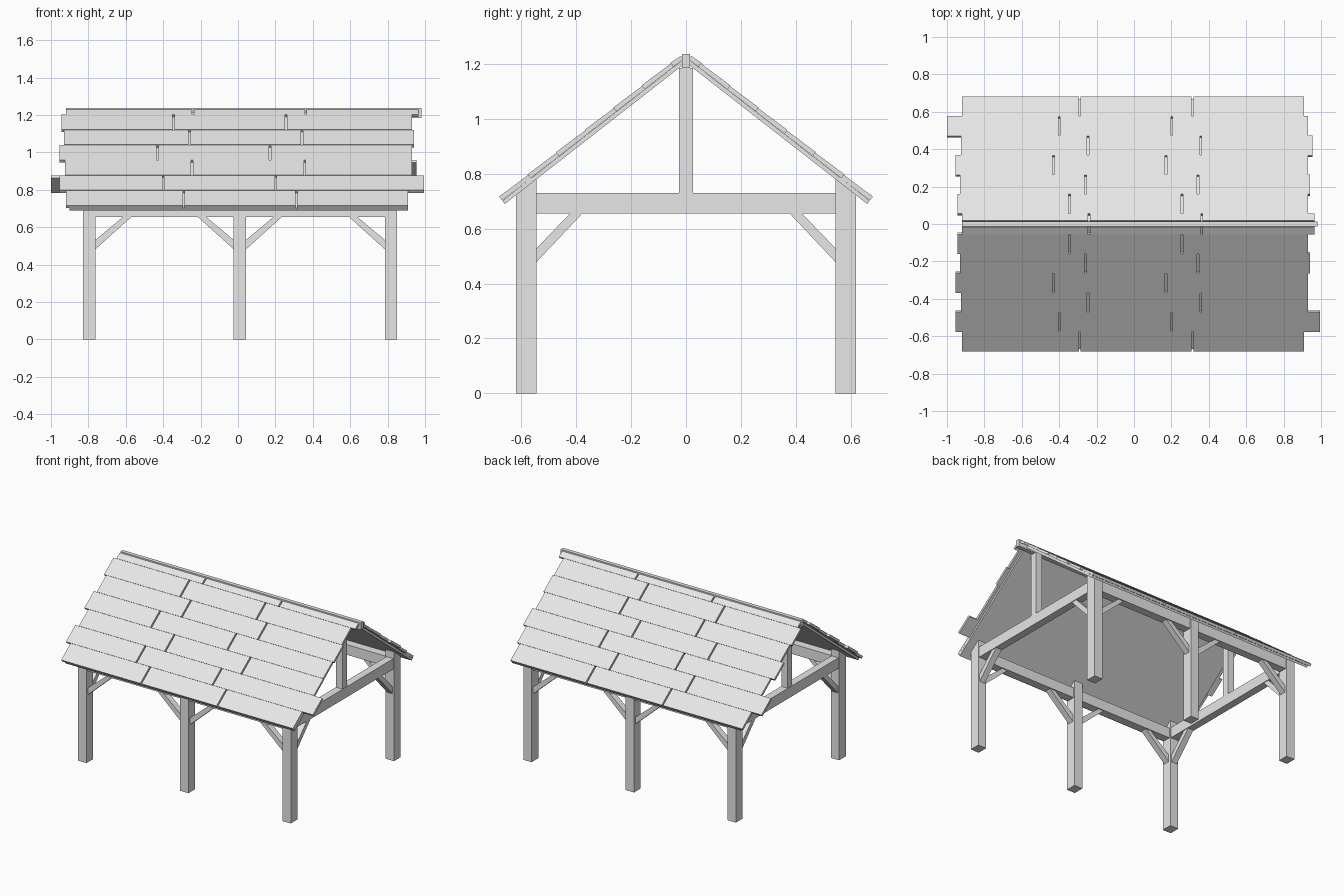
import bpy
import bmesh
import math
from mathutils import Vector

cube = bpy.data.objects.get("Cube")
if cube:
    bpy.data.objects.remove(cube, do_unlink=True)

grey = bpy.data.materials.new("light_grey")
grey.use_nodes = True
colour = (0.8, 0.8, 0.8, 1)
grey.diffuse_color = colour
grey.node_tree.nodes["Principled BSDF"].inputs["Base Color"].default_value = colour


def prism(name, profile, axis, lo, hi):
    """Extrude a 2D profile along x (profile is y, z) or along y (profile is x, z)."""
    def place(p, t):
        return Vector((t, p[0], p[1])) if axis == "x" else Vector((p[0], t, p[1]))
    bm = bmesh.new()
    face = bm.faces.new([bm.verts.new(place(p, lo)) for p in profile])
    new = bmesh.ops.extrude_face_region(bm, geom=[face])["geom"]
    shift = place((0, 0), hi - lo)
    bmesh.ops.translate(bm, verts=[g for g in new if isinstance(g, bmesh.types.BMVert)], vec=shift)
    bmesh.ops.recalc_face_normals(bm, faces=bm.faces)
    mesh = bpy.data.meshes.new(name)
    bm.to_mesh(mesh)
    bm.free()
    mesh.materials.append(grey)
    ob = bpy.data.objects.new(name, mesh)
    bpy.context.collection.objects.link(ob)
    return ob


def box(name, x, y, z):
    return prism(name, [(y[0], z[0]), (y[1], z[0]), (y[1], z[1]), (y[0], z[1])], "x", *x)


SLOPE = 0.78
UNDER = 1.205           # height of the roof underside at the ridge line
IN, OUT = 0.545, 0.62   # inner and outer faces of the posts
BEAM, BEAM_TOP = 0.655, 0.73
POST_X = [-0.795, 0.01, 0.818]
HALF = 0.033


def under(y):
    return UNDER - SLOPE * abs(y)


def knee(u, direction, drop, run):
    """Profile of a diagonal brace from a post face at u up to the beam."""
    return [(u, BEAM - drop), (u, BEAM - drop + 0.05),
            (u + direction * (run - 0.045), BEAM), (u + direction * run, BEAM)]


for side, label in ((-1, "front"), (1, "back")):
    # Posts, cut to the roof pitch
    for x in POST_X:
        profile = [(side * IN, 0), (side * OUT, 0), (side * OUT, under(OUT)), (side * IN, under(IN))]
        prism(label + "_post", profile, "x", x - HALF, x + HALF)
    # Eave beam
    y0, y1 = IN + 0.008, OUT - 0.008
    prism(label + "_eave_beam", [(side * y0, BEAM), (side * y1, BEAM),
          (side * y1, under(y1)), (side * y0, under(y1))], "x", POST_X[0], POST_X[2])
    # Braces along the eave
    mid = side * (IN + OUT) / 2
    for i, x in enumerate(POST_X):
        for d in (-1, 1):
            if 0 <= i + d <= 2:
                prism(label + "_eave_brace", knee(x + d * HALF, d, 0.173, 0.192), "y", mid - 0.022, mid + 0.022)

# Gable frames: tie beam, king post and braces
for x in (POST_X[0], POST_X[2]):
    box("tie_beam", (x - 0.027, x + 0.027), (-IN, IN), (BEAM, BEAM_TOP))
    box("king_post", (x - 0.025, x + 0.025), (-0.025, 0.025), (BEAM_TOP, under(0.025)))
    for side in (-1, 1):
        prism("gable_brace", knee(side * IN, -side, 0.177, 0.167), "x", x - 0.022, x + 0.022)

# Ridge beam
box("ridge_beam", (-0.92, 0.98), (-0.014, 0.014), (1.185, 1.236))

# Roof: sheet plus staggered courses, worked in slope coordinates
ANGLE = math.atan(SLOPE)
COS, SIN = math.cos(ANGLE), math.sin(ANGLE)
LENGTH = 0.66 / COS
COURSE = 0.104 / COS
SEAMS = [-0.29, -0.4, -0.245, -0.43, -0.26, -0.345, -0.24]
LEFT = [-0.92, -0.955, -0.925, -0.955, -0.93, -0.945, -0.92]
RIGHT = [0.91, 0.995, 0.93, 0.93, 0.94, 0.93, 0.965]


def slope_point(side, s, h):
    """Point at distance s down the slope and h above the underside."""
    return (side * (s * COS + h * SIN), UNDER - s * SIN + h * COS)


for side, label in ((-1, "front"), (1, "back")):
    sheet = [slope_point(side, s, h) for s, h in ((0.012, 0), (LENGTH, 0), (LENGTH, 0.015), (0, 0.015))]
    prism(label + "_roof_sheet", sheet, "x", -0.9, 0.91)
    for row, seam in enumerate(SEAMS):
        left, right = LEFT[row], RIGHT[row]
        if side > 0 and row == 1:
            left, right = -1.0, 0.93
        if side > 0 and row == 2:
            right = 0.955
        low = LENGTH - row * COURSE
        high = max(low - COURSE, 0)
        board = [slope_point(side, s, h) for s, h in
                 ((high, 0.015), (low, 0.016), (low, 0.034), (high, 0.031))]
        cuts = [left, seam, seam + 0.602, right]
        for i in range(3):
            a = cuts[i] + (0.005 if i > 0 else 0)
            b = cuts[i + 1] - (0.005 if i < 2 else 0)
            prism(label + "_roof_board", board, "x", a, b)
